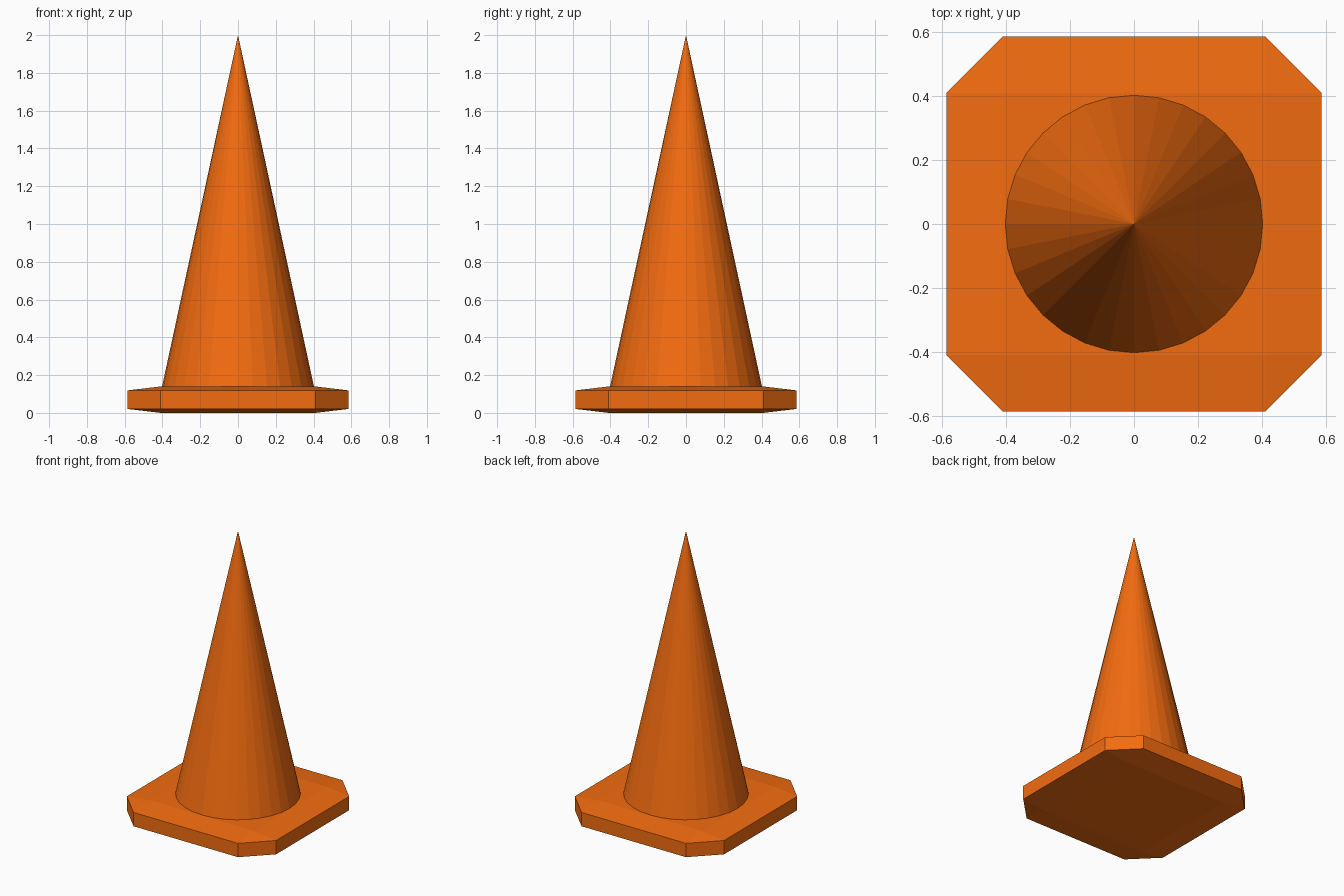
import bpy

if "Cube" in bpy.data.objects:
    bpy.data.objects.remove(bpy.data.objects["Cube"])

BASE_W, BASE_H, CHAMFER = 1.17, 0.14, 0.15
TOP_Z, CONE_R = 2.0, 0.402

orange = bpy.data.materials.new("orange")
orange.diffuse_color = (0.9, 0.15, 0.005, 1)
orange.use_nodes = True
orange.node_tree.nodes["Principled BSDF"].inputs["Base Color"].default_value = orange.diffuse_color


def finish(name):
    obj = bpy.context.object
    obj.name = name
    obj.data.materials.append(orange)
    return obj


# Base plate: a chamfered cube squashed flat, so its corners are cut
# and its top and bottom slope gently towards the rim
bpy.ops.mesh.primitive_cube_add(size=1, location=(0, 0, BASE_H / 2))
base = finish("base_plate")
base.scale = (BASE_W, BASE_W, BASE_H)
bevel = base.modifiers.new("chamfer", 'BEVEL')
bevel.width = CHAMFER
bevel.segments = 1
bevel.offset_type = 'OFFSET'
bevel.limit_method = 'NONE'

# Cone body: flat-sided, open underneath where it meets the plate
bpy.ops.mesh.primitive_cone_add(
    vertices=32, radius1=CONE_R, radius2=0, depth=TOP_Z - BASE_H,
    end_fill_type='NOTHING', location=(0, 0, (TOP_Z + BASE_H) / 2))
finish("cone_body")
